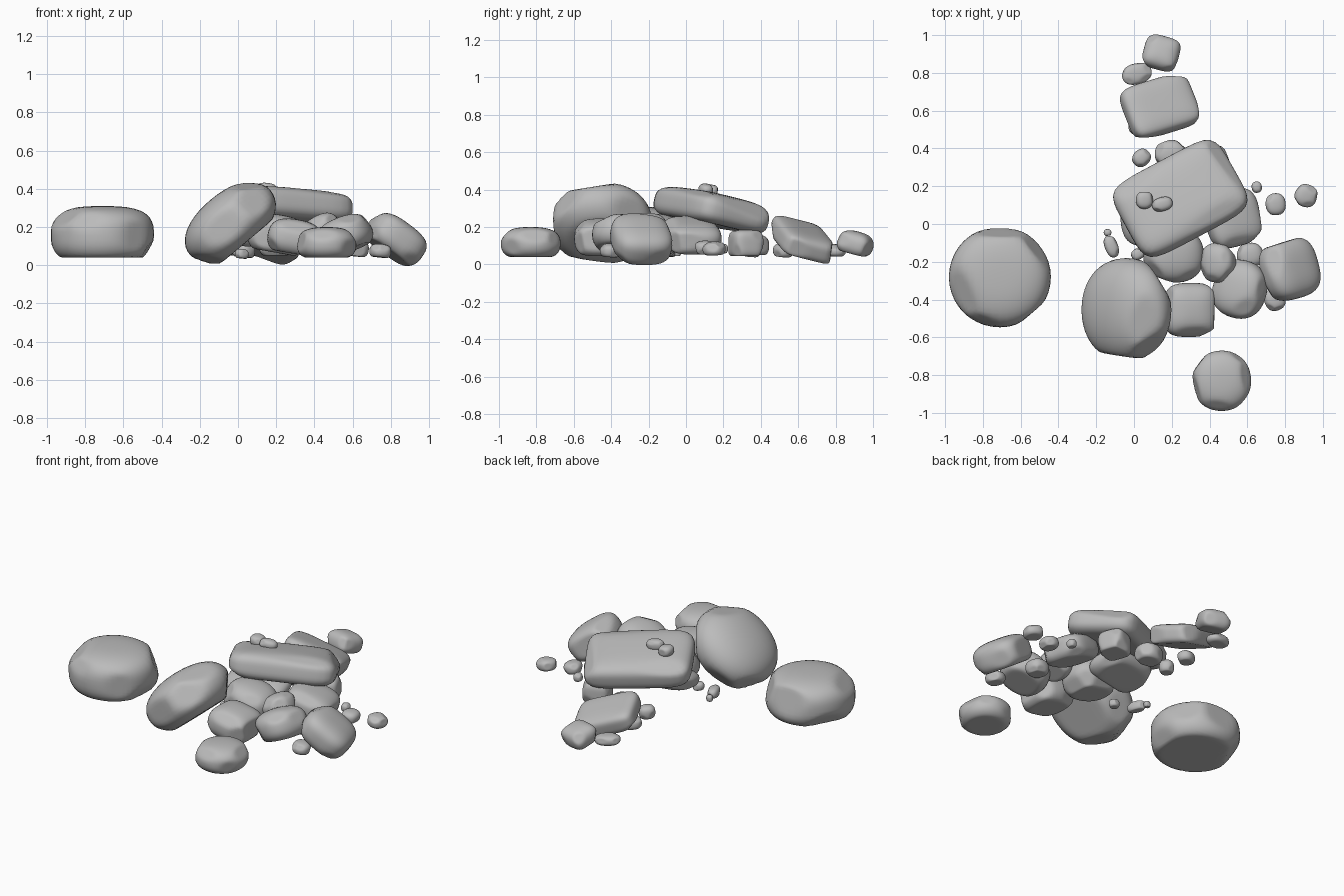
import bpy
import bmesh
import math
import random
from mathutils import Euler, Vector

random.seed(7)

default_cube = bpy.data.objects.get("Cube")
if default_cube:
    bpy.data.objects.remove(default_cube, do_unlink=True)

# One grey stone colour
stone = bpy.data.materials.new("grey_stone")
stone.use_nodes = True
grey = (0.5, 0.5, 0.5, 1.0)
stone.diffuse_color = grey
stone.node_tree.nodes["Principled BSDF"].inputs["Base Color"].default_value = grey


def bounds(verts):
    """Return the middle and half extents of a group of vertices."""
    low = Vector([min(v.co[i] for v in verts) for i in range(3)])
    high = Vector([max(v.co[i] for v in verts) for i in range(3)])
    return (low + high) / 2, (high - low) / 2


def rock(name, centre, half, turn=(0, 0, 0), plan=2.3, boxy=2.6, chips=7, flat=0.8):
    """Rounded block: plan squares its outline, boxy squares its height."""
    bm = bmesh.new()
    bmesh.ops.create_cube(bm, size=2)
    bmesh.ops.subdivide_edges(bm, edges=bm.edges[:], cuts=11, use_grid_fill=True)

    # Rounded block between a sphere and a box
    for v in bm.verts:
        d = v.co.normalized()
        outline = (abs(d.x) ** plan + abs(d.y) ** plan) ** (1 / plan)
        v.co = d / (outline ** boxy + abs(d.z) ** boxy) ** (1 / boxy)

    # Chip flat facets off all around, and flatten the base
    cuts = [(Vector((0, 0, -1)), flat)]
    for i in range(chips):
        angle = math.tau * (i + random.uniform(-0.3, 0.3)) / chips
        normal = Vector((math.cos(angle), math.sin(angle), random.uniform(-0.6, 0.9)))
        normal.normalize()
        reach = max(v.co.dot(normal) for v in bm.verts)
        cuts.append((normal, reach * random.uniform(0.87, 0.95)))
    for normal, limit in cuts:
        for v in bm.verts:
            excess = v.co.dot(normal) - limit
            if excess > 0:
                v.co -= normal * excess
    bmesh.ops.smooth_vert(bm, verts=bm.verts[:], factor=0.5,
                          use_axis_x=True, use_axis_y=True, use_axis_z=True)

    # Fit to size, turn, then centre on the object's origin
    middle, extent = bounds(bm.verts)
    spin = Euler([math.radians(a) for a in turn]).to_matrix()
    for v in bm.verts:
        local = v.co - middle
        v.co = spin @ Vector([local[i] * half[i] / extent[i] for i in range(3)])
    middle, extent = bounds(bm.verts)
    for v in bm.verts:
        v.co -= middle
    bmesh.ops.recalc_face_normals(bm, faces=bm.faces[:])
    for f in bm.faces:
        f.smooth = True

    mesh = bpy.data.meshes.new(name)
    bm.to_mesh(mesh)
    bm.free()
    mesh.materials.append(stone)
    obj = bpy.data.objects.new(name, mesh)
    obj.location = centre
    bpy.context.collection.objects.link(obj)


# Large boulders
rock("lone_boulder", (-.71, -.285, .175), (.27, .262, .135), plan=2, boxy=3, flat=.75)
rock("leaning_boulder", (-.04, -.445, .22), (.27, .265, .145), (0, -40, 0), plan=2.1, boxy=2.2)
rock("front_boulder", (.465, -.83, .12), (.155, .16, .08), plan=2.1)

# Broad slabs
rock("top_slab", (.245, .135, .288), (.325, .225, .085), (-12, 4, 28), plan=6, boxy=3.5, chips=4)
rock("back_slab", (.135, .62, .132), (.195, .147, .062), (-14, 20, 17), plan=6, boxy=4, chips=4)
rock("buried_slab", (.13, .03, .17), (.2, .14, .06), (12, 0, 10), plan=3, chips=5)

# Middle stones packed beneath the top slab
rock("pile_stone_under_slab", (.52, .03, .155), (.15, .15, .075), (0, 20, 15), plan=3.5, boxy=3)
rock("pile_stone_centre", (.21, -.165, .16), (.16, .145, .1), (0, 10, 0))
rock("pile_stone_front", (.29, -.455, .145), (.14, .143, .09), (0, 10, 0), plan=3.5)
rock("pile_stone_side", (.56, -.345, .155), (.145, .155, .09), (0, -22, -15))
rock("pile_stone_wedge", (.445, -.205, .19), (.095, .105, .07), (0, -25, 0))
rock("tilted_stone", (.825, -.24, .135), (.16, .155, .09), (0, 36, 15), plan=3, boxy=3, chips=5)
rock("propping_stone", (.42, .32, .115), (.085, .085, .07), (0, 0, 20), plan=4, boxy=4, chips=5)
rock("propping_stone_back", (.195, .37, .105), (.085, .075, .055))
rock("far_back_stone", (.145, .905, .112), (.095, .09, .06), (-15, 0, -15), plan=4, chips=5)

# Small stones and pebbles scattered around the pile
pebbles = [
    ((.015, .795, .075), (.08, .055, .03), 15),
    ((.04, .35, .08), (.05, .045, .04), 40),
    ((.03, .52, .075), (.06, .05, .035), 30),
    ((.615, -.165, .09), (.07, .065, .045), 10),
    ((.745, -.4, .075), (.055, .06, .035), 20),
    ((.65, .195, .085), (.027, .03, .025), 10),
    ((.75, .105, .09), (.053, .058, .035), 5),
    ((.91, .15, .085), (.06, .06, .035), -20),
    ((-.12, -.12, .075), (.035, .06, .03), 20),
    ((-.14, -.045, .065), (.02, .018, .02), 0),
    ((.02, -.16, .06), (.035, .03, .025), 30),
    ((.055, .125, .395), (.045, .045, .03), 0),
    ((.15, .105, .4), (.055, .037, .03), 15),
]
for number, (centre, half, yaw) in enumerate(pebbles, 1):
    rock(f"pebble_{number}", centre, half, (0, 6, yaw), chips=5)
